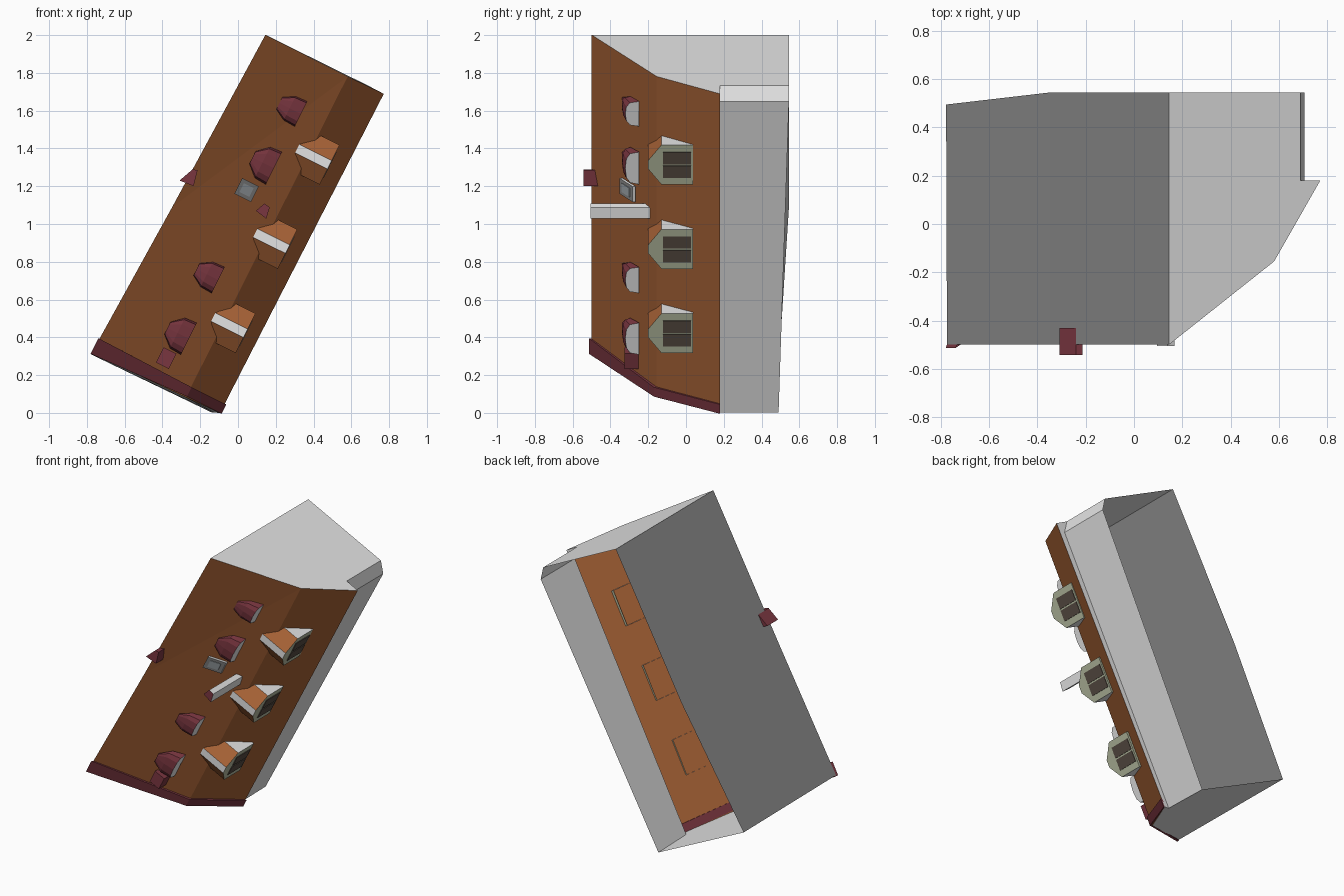
import bpy, bmesh, math
from mathutils import Matrix, Vector

if "Cube" in bpy.data.objects:
    bpy.data.objects.remove(bpy.data.objects["Cube"])

# The whole roof section leans over: local x = out to street, y = depth, z = along street
TILT = Matrix.Rotation(math.radians(26.5), 3, 'Y')


def material(name, rgb):
    m = bpy.data.materials.new(name)
    lin = [((c / 255 + 0.055) / 1.055) ** 2.4 for c in rgb]
    m.diffuse_color = (*lin, 1)
    m.use_nodes = True
    m.node_tree.nodes["Principled BSDF"].inputs["Base Color"].default_value = m.diffuse_color
    return m


TILE = material("orange tile", (170, 100, 55))
GREY = material("light grey wall", (228, 228, 228))
DARK = material("dark grey wall", (146, 146, 146))
RED = material("dark red", (122, 54, 64))
OLIVE = material("pale olive frame", (178, 184, 157))
PANE = material("dark brown pane", (86, 75, 66))
GLASS = material("skylight glass", (170, 178, 182))


def part(name, verts, faces, mats, idx=None):
    me = bpy.data.meshes.new(name)
    me.from_pydata([TILT @ Vector(v) for v in verts], [], faces)
    for m in mats:
        me.materials.append(m)
    for p, i in zip(me.polygons, idx or [0] * len(faces)):
        p.material_index = i
    bm = bmesh.new()
    bm.from_mesh(me)
    bmesh.ops.recalc_face_normals(bm, faces=bm.faces)
    bm.to_mesh(me)
    bm.free()
    ob = bpy.data.objects.new(name, me)
    bpy.context.collection.objects.link(ob)
    return ob


def block(name, quad, y, mats, idx=None):
    """Upright block: (u, v) outline between two depths; faces: sides, outer cap, inner cap."""
    verts = [(u, d, v) for d in y for u, v in quad]
    faces = [(i, (i + 1) % 4, (i + 1) % 4 + 4, i + 4) for i in range(4)]
    return part(name, verts, faces + [(0, 1, 2, 3), (4, 5, 6, 7)], mats, idx)


def roof_u(y):
    return -0.085 - (0.18 - y) * 0.56 if y > -0.16 else -0.276 + (y + 0.16) * 1.44


def roof_y(u):
    return -0.16 + (u + 0.276) / 1.44


# Main shell, open at the back: roof slopes, side walls and end walls
V = [(-.763, -.5, 1.856), (-.275, -.155, 1.853), (-.063, .18, 1.856),    # 0-2 top front
     (-.798, -.5, .82),                                                  # 3 left middle
     (-.835, -.5, -.062), (-.284, -.155, -.05), (-.085, .18, -.043),      # 4-6 bottom front
     (-.156, .18, 1.858), (-.102, .18, 1.79), (-.115, .18, -.055),        # 7-9 wall front
     (-.156, .545, 1.858), (-.102, .545, 1.79), (-.122, .49, -.06),       # 10-12 wall back
     (-.763, .545, 1.856), (-.798, .545, .82), (-.835, .495, -.07)]       # 13-15 left back
F = [(0, 3, 1), (3, 4, 5, 1), (1, 5, 6, 2),                # roof slopes
     (0, 13, 14, 3), (3, 14, 15, 4),                       # left wall
     (0, 1, 2, 7, 10, 13),                                 # upper end
     (4, 15, 12, 9, 6, 5),                                 # lower end
     (7, 8, 11, 10), (8, 9, 12, 11), (2, 6, 9, 8, 7)]      # street wall, chamfer, soffit
part("mansard_shell", V, F, [TILE, GREY, DARK],
     [0, 0, 0, 2, 2, 1, 1, 1, 1, 1])

# Dark red edge trim wrapping the roof at the lower end
inner = [(-.828, -.49), (-.284, -.15), (-.095, .18)]
outer = [(-.838, -.514), (-.28, -.17), (-.076, .18)]
sect = outer + inner[::-1]
lo = [(u, y, -.043 - .025 * min(1, max(0, (-.28 - u) / .55))) for u, y in sect]
hi = [(u, y, .012 + .012 * min(1, max(0, (-.28 - u) / .55))) for u, y in sect]
part("roof_edge_trim", lo + hi,
     [(i, (i + 1) % 6, (i + 1) % 6 + 6, i + 6) for i in range(6)]
     + [(0, 1, 4, 5), (1, 2, 3, 4), (6, 7, 10, 11), (7, 8, 9, 10)], [RED])

# Dormers on the steep slope: olive front, grey cheeks and ridge, tiled slants
for k, v0 in enumerate((1.392, .893, .395), 1):
    prof = [(-.117, .038), (-.117, -.13), (-.025, -.2),
            (.025, -.2), (.117, -.13), (.117, .038)]
    fu = -.152
    front = [(fu, y, v0 + v) for v, y in prof]
    back = [(roof_u(y) - .01, y, v0 + v) for v, y in prof]
    faces = [(i, i + 1, i + 7, i + 6) for i in range(5)]
    faces += [tuple(range(6)), (5, 0, 6, 11)]
    part(f"dormer_{k}", front + back, faces, [GREY, TILE, OLIVE],
         [0, 1, 0, 1, 0, 2, 2])
    # two panes with a bar between
    for s in (-1, 1):
        a, b = v0 + s * .005, v0 + s * .076
        block(f"dormer_{k}_pane",
              [(fu - .002, a), (fu + .004, a), (fu + .004, b), (fu - .002, b)],
              (-.122, .026), [PANE])

# Rounded eyebrow hoods on the upper slope: red top, grey front
for k, (v0, half) in enumerate(((1.565, .074), (1.244, .096),
                                (.582, .077), (.235, .094)), 1):
    n = 6
    rings = [(-.408, half, .074), (-.475, half * .95, .042), (-.535, .036, .004)]
    verts = []
    for u, w, h in rings:
        for i in range(n + 1):
            a = math.pi * i / n
            c = math.cos(a)
            verts.append((u, roof_y(u) + .004 - h * math.sin(a) ** .6 if 0 < i < n
                          else roof_y(u) + .004,
                          v0 + w * math.copysign(abs(c) ** .8, c)))
    m = n + 1
    faces = [(r * m + i, r * m + i + 1, (r + 1) * m + i + 1, (r + 1) * m + i)
             for r in range(2) for i in range(n)]
    part(f"eyebrow_hood_{k}", verts, faces + [tuple(range(m))],
         [RED, GREY], [0] * (2 * n) + [1])


# Skylight: slanted frame with a glass plate, following the roof
def skylight_slab(name, u0, u1, v0, v1, base, top, mats, idx=None):
    vs = [(u, roof_y(u) - h, v) for h in (base, top)
          for u, v in ((u0, v0), (u1, v0), (u1, v1), (u0, v1))]
    fs = [(0, 1, 2, 3), (4, 5, 6, 7), (0, 1, 5, 4),
          (1, 2, 6, 5), (2, 3, 7, 6), (3, 0, 4, 7)]
    part(name, vs, fs, mats, idx)


skylight_slab("skylight_frame", -.535, -.437, 1.03, 1.122, -.005, .012,
              [DARK, GREY, RED], [0, 0, 1, 1, 1, 2])
skylight_slab("skylight_glass", -.515, -.457, 1.05, 1.102, .01, .016, [GLASS])

# Tall grey chimney with a red top, and two plain red chimneys
block("tall_chimney", [(-.392, 1.0), (-.37, 1.054), (-.335, 1.049), (-.325, .987)],
      (-.505, -.19), [GREY, RED], [0, 0, 0, 0, 1, 0])
block("ridge_chimney", [(-.826, .963), (-.79, 1.047), (-.765, 1.054), (-.746, .97)],
      (-.543, -.43), [RED])
block("small_chimney", [(-.508, .045), (-.508, .135), (-.432, .135), (-.432, .045)],
      (-.325, -.24), [RED])
